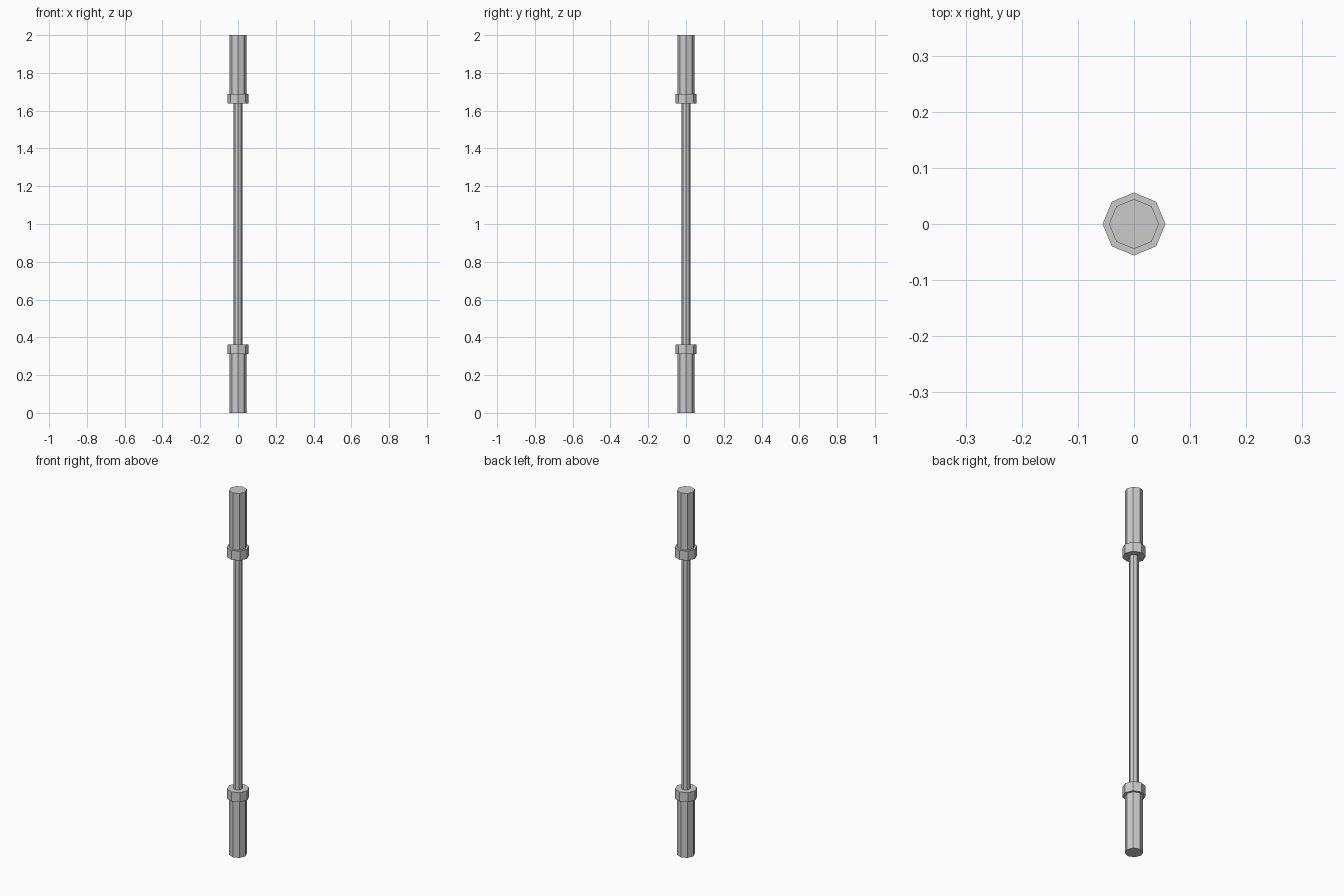
import bpy

if "Cube" in bpy.data.objects:
    bpy.data.objects.remove(bpy.data.objects["Cube"])

SIDES = 8


def rod(name, radius, z0, z1):
    """Upright eight-sided rod with corners on the x and y axes."""
    bpy.ops.mesh.primitive_cylinder_add(
        vertices=SIDES, radius=radius, depth=z1 - z0, location=(0, 0, (z0 + z1) / 2))
    obj = bpy.context.object
    obj.name = name
    return obj


LENGTH = 2.0
SLEEVE_END = 0.311   # where the sleeve meets the collar
COLLAR_END = 0.363   # where the collar meets the shaft

# Thin gripping shaft between the two collars
rod("shaft", 0.0235, COLLAR_END, LENGTH - COLLAR_END)

# Thick sleeve and wider collar, repeated at both ends
rod("lower_sleeve", 0.0445, 0, SLEEVE_END)
rod("lower_collar", 0.056, SLEEVE_END, COLLAR_END)
rod("upper_collar", 0.056, LENGTH - COLLAR_END, LENGTH - SLEEVE_END)
rod("upper_sleeve", 0.0445, LENGTH - SLEEVE_END, LENGTH)
